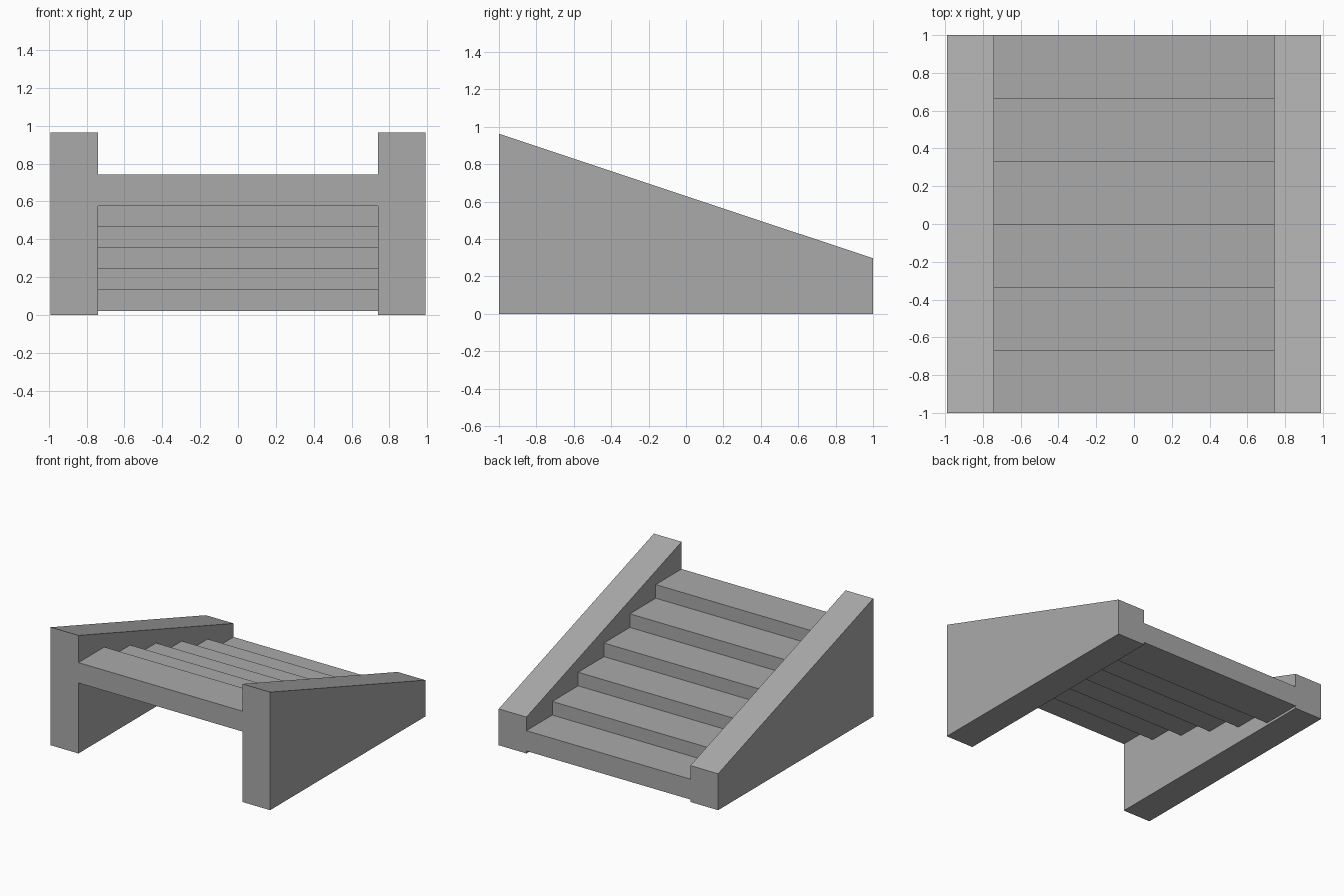
import bpy

if "Cube" in bpy.data.objects:
    bpy.data.objects.remove(bpy.data.objects["Cube"])

grey = bpy.data.materials.new("stone grey")
grey.diffuse_color = (0.4, 0.4, 0.4, 1)
grey.use_nodes = True
grey.node_tree.nodes["Principled BSDF"].inputs["Base Color"].default_value = grey.diffuse_color


def extrude_x(name, profile, x0, x1):
    """Extrude a closed (y, z) profile, listed counter-clockwise, from x0 to x1."""
    n = len(profile)
    verts = [(x, y, z) for x in (x0, x1) for y, z in profile]
    faces = [tuple(reversed(range(n))), tuple(range(n, 2 * n))]
    faces += [(i, (i + 1) % n, n + (i + 1) % n, n + i) for i in range(n)]
    mesh = bpy.data.meshes.new(name)
    mesh.from_pydata(verts, [], faces)
    mesh.materials.append(grey)
    obj = bpy.data.objects.new(name, mesh)
    bpy.context.collection.objects.link(obj)
    return obj


INNER, OUTER = 0.74, 0.99

# Sloped side walls
wall = [(-1, 0), (1, 0), (1, 0.297), (-1, 0.963)]
extrude_x("left_wall", wall, -OUTER, -INNER)
extrude_x("right_wall", wall, INNER, OUTER)

# Flight of six steps, stepped on top and underneath, falling towards the back
STEPS, DEPTH, RISE, TOP, THICK = 6, 1 / 3, 0.111, 0.741, 0.166
upper, lower = [], []
for i in range(STEPS):
    y0, y1 = -1 + i * DEPTH, -1 + (i + 1) * DEPTH
    z = TOP - i * RISE
    upper += [(y0, z), (y1, z)]
    lower += [(y0, z - THICK), (y1, z - THICK)]
extrude_x("steps", lower + upper[::-1], -INNER, INNER)
